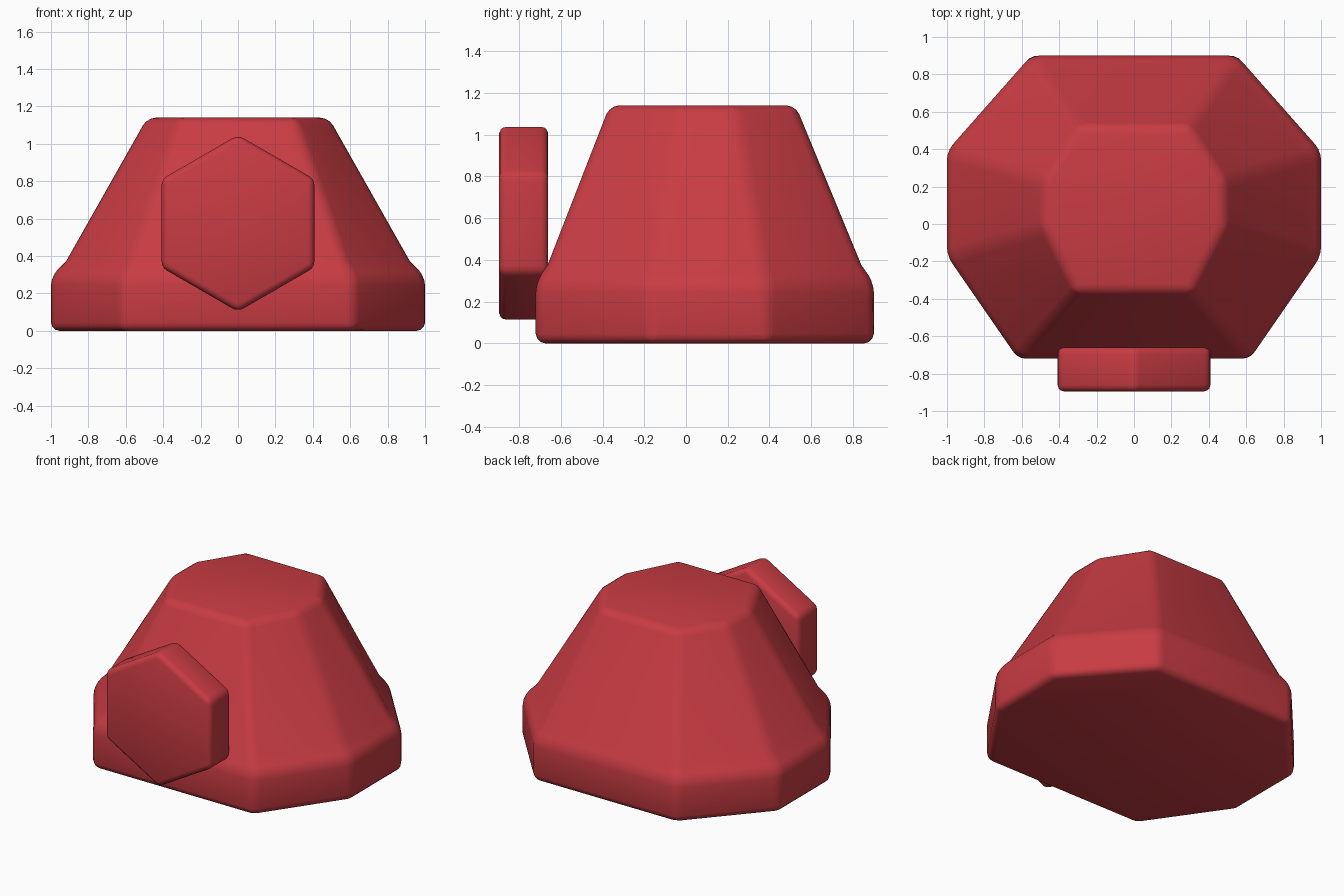
import bpy, bmesh, math
from mathutils import Vector

cube = bpy.data.objects.get("Cube")
if cube:
    bpy.data.objects.remove(cube, do_unlink=True)

red = bpy.data.materials.new("red")
red.use_nodes = True
red.diffuse_color = (0.58, 0.045, 0.056, 1)
red.node_tree.nodes["Principled BSDF"].inputs["Base Color"].default_value = red.diffuse_color


def loft(name, rings, bevel):
    """Skin a stack of matching rings, cap both ends and round the edges."""
    bm = bmesh.new()
    loops = [[bm.verts.new(p) for p in ring] for ring in rings]
    n = len(loops[0])
    for a, b in zip(loops, loops[1:]):
        for i in range(n):
            j = (i + 1) % n
            bm.faces.new((a[i], a[j], b[j], b[i]))
    bm.faces.new(loops[0][::-1])
    bm.faces.new(loops[-1])
    bmesh.ops.recalc_face_normals(bm, faces=bm.faces)
    for f in bm.faces:
        f.smooth = True
    mesh = bpy.data.meshes.new(name)
    bm.to_mesh(mesh)
    bm.free()
    mesh.materials.append(red)
    obj = bpy.data.objects.new(name, mesh)
    bpy.context.collection.objects.link(obj)
    mod = obj.modifiers.new("rounded_edges", "BEVEL")
    mod.width = bevel
    mod.segments = 3
    mod.limit_method = "ANGLE"
    mod.angle_limit = math.radians(20)
    return obj


def mirrored(half):
    """Complete a right-hand outline with its mirror image."""
    return half + [(-x, y) for x, y in reversed(half)]


# Tapered eight-sided body on a straight plinth
base = mirrored([(0.62, -0.72), (1.0, -0.17), (1.0, 0.39), (0.55, 0.9)])
top = mirrored([(0.31, -0.365), (0.485, -0.02), (0.485, 0.23), (0.3, 0.525)])


def body_ring(t, z):
    return [Vector((*a, z)).lerp(Vector((*b, z)), t) for a, b in zip(base, top)]


loft("body", [body_ring(0, 0), body_ring(0, 0.29),
              body_ring(0.16, 0.375), body_ring(1, 1.14)], 0.045)


# Hexagonal plate standing in front of the body
def hexagon(y, radius=0.472, height=0.575):
    angles = [math.radians(90 + 60 * i) for i in range(6)]
    return [(radius * math.cos(a), y, height + radius * math.sin(a)) for a in angles]


loft("front_plate", [hexagon(-0.895), hexagon(-0.66)], 0.035)
